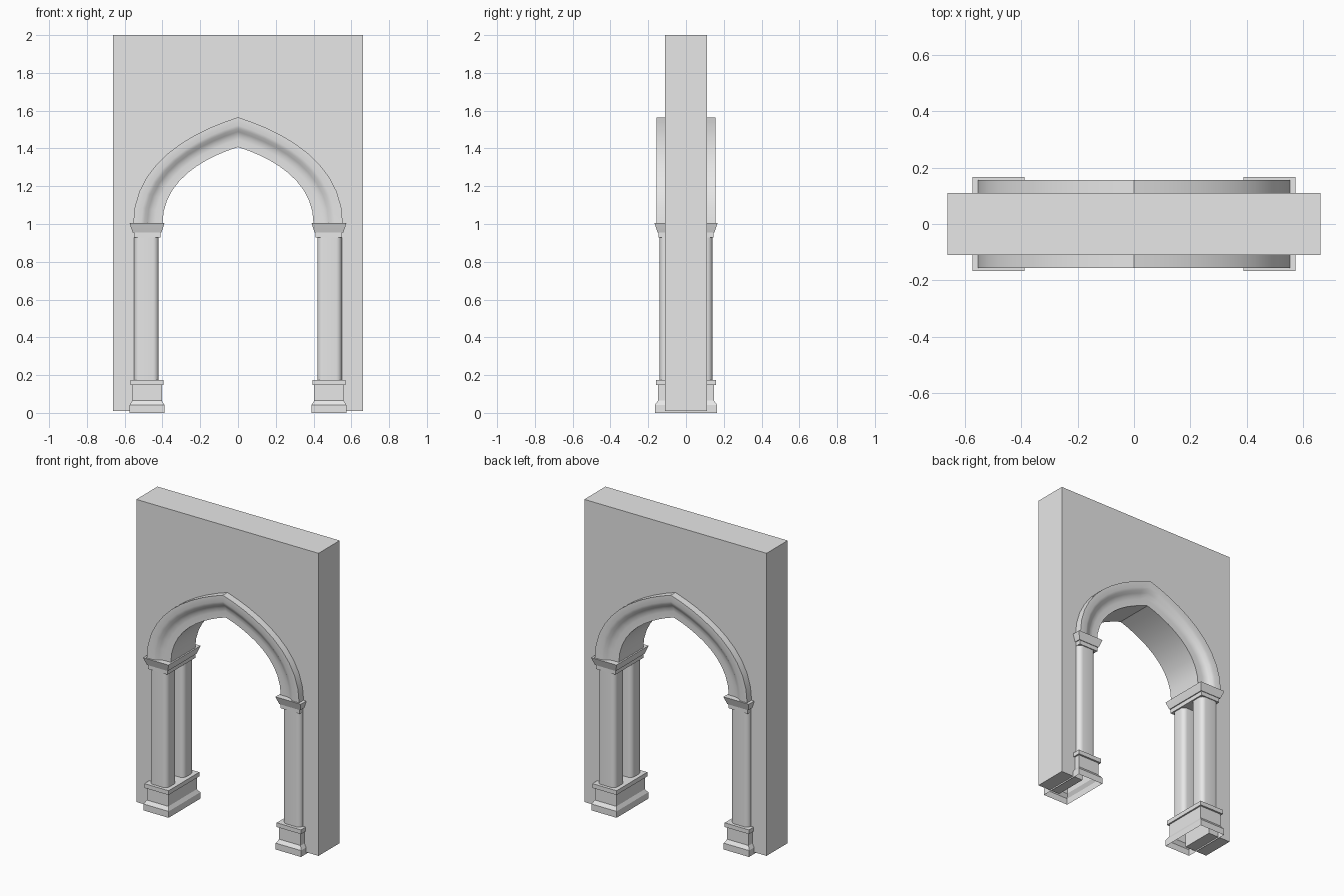
import bpy, bmesh, math
from mathutils import Vector

if "Cube" in bpy.data.objects:
    bpy.data.objects.remove(bpy.data.objects["Cube"])

stone = bpy.data.materials.new("grey stone")
stone.use_nodes = True
stone.diffuse_color = (0.8, 0.8, 0.8, 1)
stone.node_tree.nodes["Principled BSDF"].inputs["Base Color"].default_value = (0.8, 0.8, 0.8, 1)

SPRING = 1.0   # height where the arch starts
OUTER = 0.555  # half width of the arch moulding
STEPS = 10     # segments in each half of the arch


def finish(name, bm, angle=30):
    bmesh.ops.recalc_face_normals(bm, faces=bm.faces[:])
    mesh = bpy.data.meshes.new(name)
    bm.to_mesh(mesh)
    bm.free()
    mesh.materials.append(stone)
    obj = bpy.data.objects.new(name, mesh)
    bpy.context.collection.objects.link(obj)
    bpy.ops.object.select_all(action='DESELECT')
    obj.select_set(True)
    bpy.context.view_layer.objects.active = obj
    bpy.ops.object.shade_smooth_by_angle(angle=math.radians(angle))
    return obj


def loft(bm, rings, closed=True):
    """Bridge a list of point rings with quads."""
    loops = [[bm.verts.new(p) for p in ring] for ring in rings]
    n = len(loops[0])
    for a, b in zip(loops, loops[1:]):
        for i in range(n):
            j = (i + 1) % n
            bm.faces.new((a[i], a[j], b[j], b[i]))
    return loops


def arch_path():
    """Pointed arch as (x, rise), from the right foot over to the left."""
    pts = [Vector((OUTER, 0)), Vector((OUTER, 0.32)),
           Vector((0.25, 0.487)), Vector((0, 0.565))]
    half = []
    for i in range(STEPS + 1):
        t = i / STEPS
        u = 1 - t
        half.append(u**3 * pts[0] + 3*u*u*t * pts[1] + 3*u*t*t * pts[2] + t**3 * pts[3])
    return half + [Vector((-p.x, p.y)) for p in reversed(half[:-1])]


path = arch_path()

# Wall slab with the arched doorway
bm = bmesh.new()
W, D, BOTTOM, TOP, JAMB = 0.663, 0.11, 0.01, 2.0, 0.5
k = JAMB / OUTER
outline = [(JAMB, BOTTOM)] + [(p.x * k, SPRING + p.y * k) for p in path]
outline += [(-JAMB, BOTTOM), (-W, BOTTOM), (-W, TOP), (W, TOP), (W, BOTTOM)]
front, back = loft(bm, [[(x, y, z) for x, z in outline] for y in (-D, D)])
bm.faces.new(front)
bm.faces.new(back)
finish("wall", bm)

# Moulded arch ring swept along the pointed curve
half_profile = [(0.555, 0.157), (0.513, 0.157), (0.496, 0.151), (0.48, 0.139),
                (0.463, 0.130), (0.44, 0.127), (0.40, 0.127)]
profile = [(r, -y) for r, y in half_profile] + [(r, y) for r, y in reversed(half_profile)]
bm = bmesh.new()
loops = loft(bm, [[(p.x * r / OUTER, y, SPRING + p.y * r / OUTER) for r, y in profile]
                  for p in path])
bm.faces.new(loops[0])
bm.faces.new(loops[-1])
finish("arch_moulding", bm)


def stepped_block(name, side, levels, cap_bottom):
    """Rectangular block; levels are (height, half width, half depth)."""
    bm = bmesh.new()
    cx = side * 0.4815
    rings = [[(cx + sx * w, sy * d, z) for sx, sy in ((-1, -1), (1, -1), (1, 1), (-1, 1))]
             for z, w, d in levels]
    loops = loft(bm, rings)
    bm.faces.new(loops[-1])
    if cap_bottom:
        bm.faces.new(loops[0])
    finish(name, bm, 10)


def column(name, side, y_side):
    """Square shaft with rounded corners."""
    bm = bmesh.new()
    cx, cy = side * 0.485, y_side * 0.0875
    hx, hy, r = 0.065, 0.0525, 0.03
    section = []
    for q, (sx, sy) in enumerate(((1, 1), (-1, 1), (-1, -1), (1, -1))):
        for i in range(6):
            a = math.pi / 2 * (q + i / 5)
            section.append((cx + sx * (hx - r) + r * math.cos(a),
                            cy + sy * (hy - r) + r * math.sin(a)))
    ends = loft(bm, [[(x, y, z) for x, y in section] for z in (0.17, 0.94)])
    for end in ends:
        bm.faces.new(end)
    finish(name, bm)


# Plinths (open underneath), capitals and paired columns on both sides
plinth = [(0, 0.092, 0.165), (0.042, 0.092, 0.165), (0.065, 0.078, 0.148),
          (0.147, 0.078, 0.148), (0.147, 0.088, 0.160), (0.175, 0.088, 0.160)]
capital = [(0.928, 0.07, 0.146), (0.955, 0.07, 0.146), (0.955, 0.076, 0.15),
           (0.99, 0.088, 0.162), (1.005, 0.092, 0.167)]
for side, label in ((1, "left"), (-1, "right")):
    stepped_block(label + "_plinth", side, plinth, False)
    stepped_block(label + "_capital", side, capital, True)
    for y_side, place in ((-1, "front"), (1, "back")):
        column(f"{label}_{place}_column", side, y_side)
